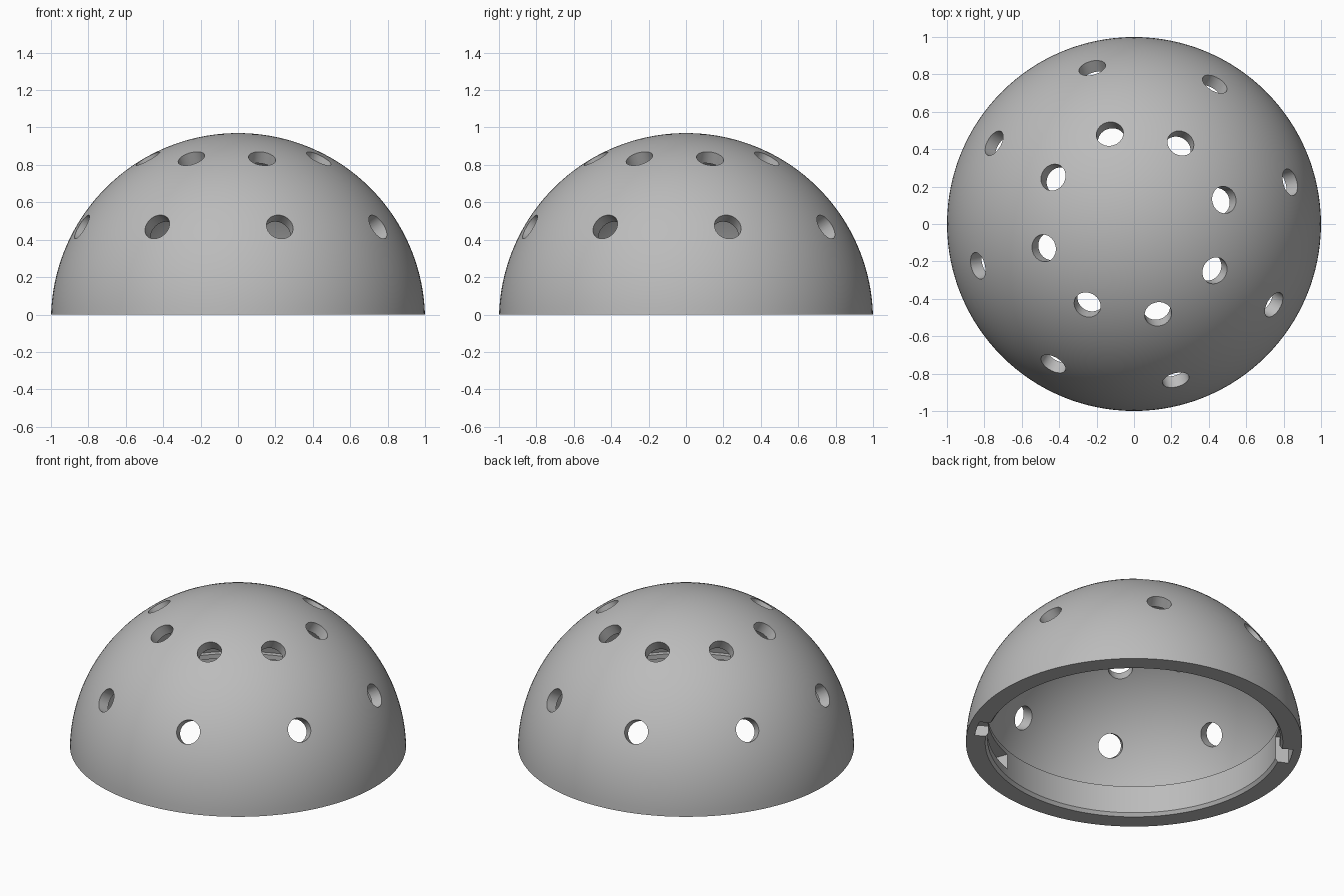
import bpy, bmesh
from math import sin, cos, asin, pi, radians
from mathutils import Vector, Matrix

if "Cube" in bpy.data.objects:
    bpy.data.objects.remove(bpy.data.objects["Cube"], do_unlink=True)

CENTRE_Z = -0.03      # sphere centre sits just under the rim
OUTER, INNER = 1.0, 0.93
COLLAR_R, COLLAR_TOP = 0.87, 0.2
SEGMENTS = 128

grey = bpy.data.materials.new("shell grey")
grey.use_nodes = True
colour = (0.5, 0.5, 0.5, 1)
grey.diffuse_color = colour
grey.node_tree.nodes["Principled BSDF"].inputs["Base Color"].default_value = colour


def to_object(name, bm):
    bmesh.ops.recalc_face_normals(bm, faces=bm.faces)
    mesh = bpy.data.meshes.new(name)
    bm.to_mesh(mesh)
    bm.free()
    mesh.materials.append(grey)
    obj = bpy.data.objects.new(name, mesh)
    bpy.context.collection.objects.link(obj)
    return obj


def arc(radius, z_start, steps):
    """Profile points on a sphere, from height z_start up to the pole."""
    start = asin((z_start - CENTRE_Z) / radius)
    angles = [start + (pi / 2 - start) * i / steps for i in range(steps + 1)]
    return [(radius * cos(a), radius * sin(a) + CENTRE_Z) for a in angles]


def cut(target, cutter):
    cutter.hide_render = True
    mod = target.modifiers.new("cut", 'BOOLEAN')
    mod.operation = 'DIFFERENCE'
    mod.solver = 'EXACT'
    mod.object = cutter
    bpy.context.view_layer.objects.active = target
    bpy.ops.object.modifier_apply(modifier=mod.name)
    bpy.data.objects.remove(cutter, do_unlink=True)


def sector(bm, r0, r1, z0, z1, a0, a1, steps=24):
    """Curved block between two radii, heights and angles in degrees."""
    rings = []
    for i in range(steps + 1):
        a = radians(a0 + (a1 - a0) * i / steps)
        rings.append([bm.verts.new((r * cos(a), r * sin(a), z))
                      for r, z in ((r0, z0), (r1, z0), (r1, z1), (r0, z1))])
    for p, q in zip(rings, rings[1:]):
        for k in range(4):
            n = (k + 1) % 4
            bm.faces.new((p[k], p[n], q[n], q[k]))
    bm.faces.new(rings[0])
    bm.faces.new(rings[-1])


# Dome shell with an inner collar, turned from one profile
profile = arc(INNER, COLLAR_TOP, 28)[::-1]
profile += [(COLLAR_R, COLLAR_TOP), (COLLAR_R, 0.02), (0.885, 0)]
profile += arc(OUTER, 0, 36)
bm = bmesh.new()
verts = [bm.verts.new((r, 0, z)) for r, z in profile]
edges = [bm.edges.new(pair) for pair in zip(verts, verts[1:])]
bmesh.ops.spin(bm, geom=verts + edges, cent=(0, 0, 0), axis=(0, 0, 1),
               angle=2 * pi, steps=SEGMENTS, use_duplicate=False)
bmesh.ops.remove_doubles(bm, verts=bm.verts, dist=0.0001)
dome = to_object("dome_shell", bm)

# Two rings of eight round holes, drilled toward the sphere centre
bm = bmesh.new()
for elevation in (radians(30), radians(60)):
    for i in range(8):
        turn = radians(15 + 45 * i)
        direction = Vector((cos(elevation) * cos(turn),
                            cos(elevation) * sin(turn), sin(elevation)))
        place = Matrix.Translation(direction * 0.93 + Vector((0, 0, CENTRE_Z)))
        tilt = direction.to_track_quat('Z', 'Y').to_matrix().to_4x4()
        bmesh.ops.create_cone(bm, cap_ends=True, segments=40, radius1=0.073,
                              radius2=0.073, depth=0.36, matrix=place @ tilt)
cut(dome, to_object("hole_cutter", bm))

# Twist-lock slots in the collar: an entry notch and a sideways channel
for turn in (0, 180):
    for z0, a0, a1 in ((-0.05, -35, -25), (0.07, -70, -30)):
        bm = bmesh.new()
        sector(bm, 0.8, 0.95, z0, 0.17, a0 + turn, a1 + turn)
        cut(dome, to_object("slot_cutter", bm))

# Smooth surfaces, crisp hole and rim edges
bpy.ops.object.select_all(action='DESELECT')
dome.select_set(True)
bpy.context.view_layer.objects.active = dome
bpy.ops.object.shade_smooth_by_angle(angle=radians(30))
